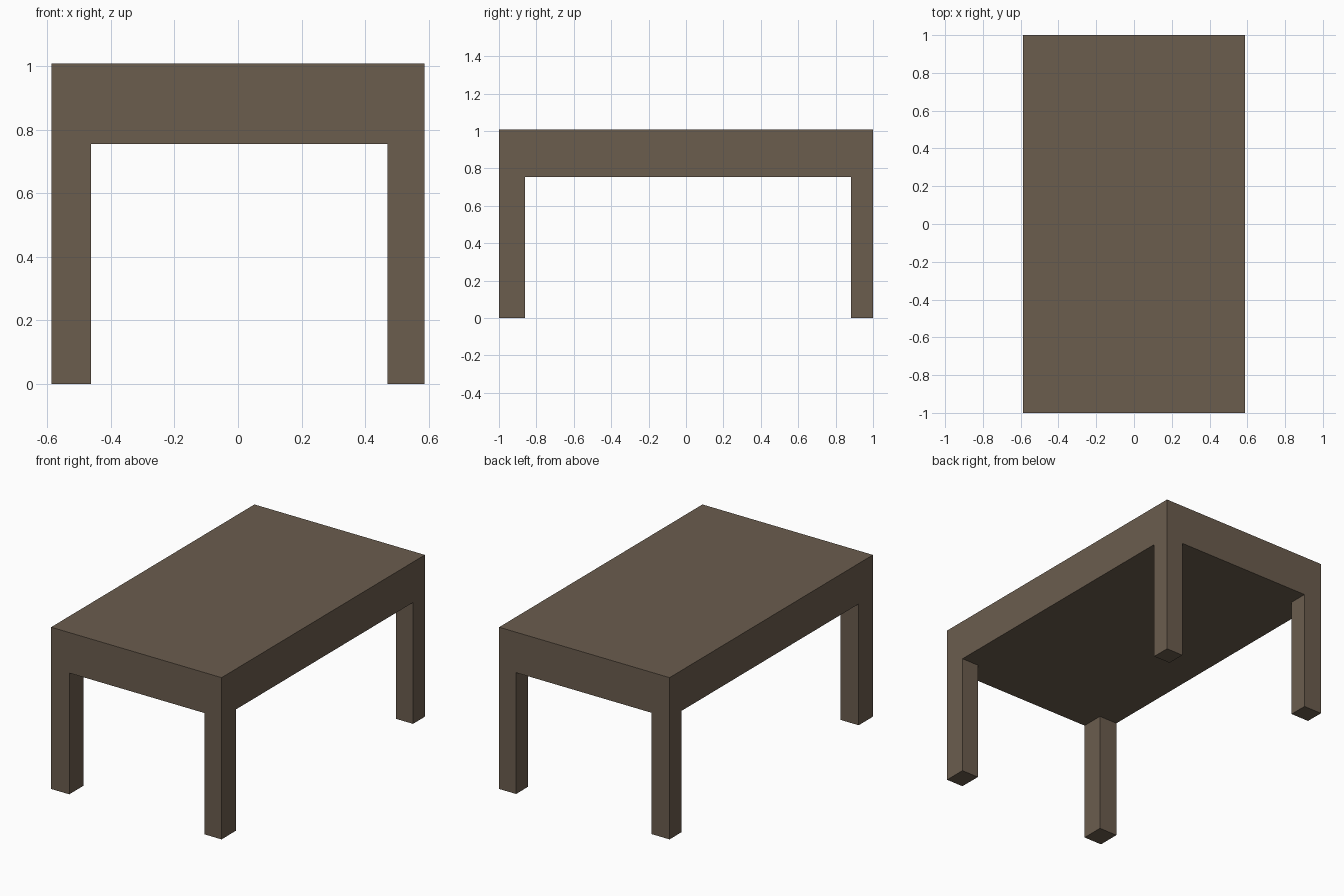
import bpy, bmesh, math
from mathutils import Vector

if "Cube" in bpy.data.objects:
    bpy.data.objects.remove(bpy.data.objects["Cube"])

# Overall sizes
X, Y = 0.587, 1.0
TOP, UNDER = 1.007, 0.755
X_CUTS = (-0.462, 0.470)   # inner faces of left / right legs
Y_CUTS = (-0.860, 0.883)   # inner faces of front / back legs

wood = bpy.data.materials.new("brown wood")
wood.diffuse_color = (0.147, 0.109, 0.076, 1.0)
wood.use_nodes = True
wood.node_tree.nodes["Principled BSDF"].inputs["Base Color"].default_value = wood.diffuse_color

# Thick table top block
bm = bmesh.new()
bmesh.ops.create_cube(bm, size=1.0)
for v in bm.verts:
    v.co = Vector((v.co.x * 2 * X, v.co.y * 2 * Y,
                   TOP if v.co.z > 0 else UNDER))

# Cut lines that mark the leg footprints
for axis, cuts in ((0, X_CUTS), (1, Y_CUTS)):
    for c in cuts:
        co, no = Vector(), Vector()
        co[axis], no[axis] = c, 1.0
        bmesh.ops.bisect_plane(bm, geom=bm.verts[:] + bm.edges[:] + bm.faces[:],
                               plane_co=co, plane_no=no)

# Four legs pulled down from the corners of the underside
corners = []
for f in bm.faces:
    m = f.calc_center_median()
    if (f.normal.z < -0.9 and not X_CUTS[0] < m.x < X_CUTS[1]
            and not Y_CUTS[0] < m.y < Y_CUTS[1]):
        corners.append(f)
legs = bmesh.ops.extrude_discrete_faces(bm, faces=corners)["faces"]
for f in legs:
    for v in f.verts:
        v.co.z = 0.0

# Merge coplanar faces so legs and apron read as one flush surface
bmesh.ops.dissolve_limit(bm, angle_limit=math.radians(1),
                         verts=bm.verts[:], edges=bm.edges[:])
bmesh.ops.recalc_face_normals(bm, faces=bm.faces[:])

mesh = bpy.data.meshes.new("table")
bm.to_mesh(mesh)
bm.free()
mesh.materials.append(wood)
table = bpy.data.objects.new("table", mesh)
bpy.context.collection.objects.link(table)
